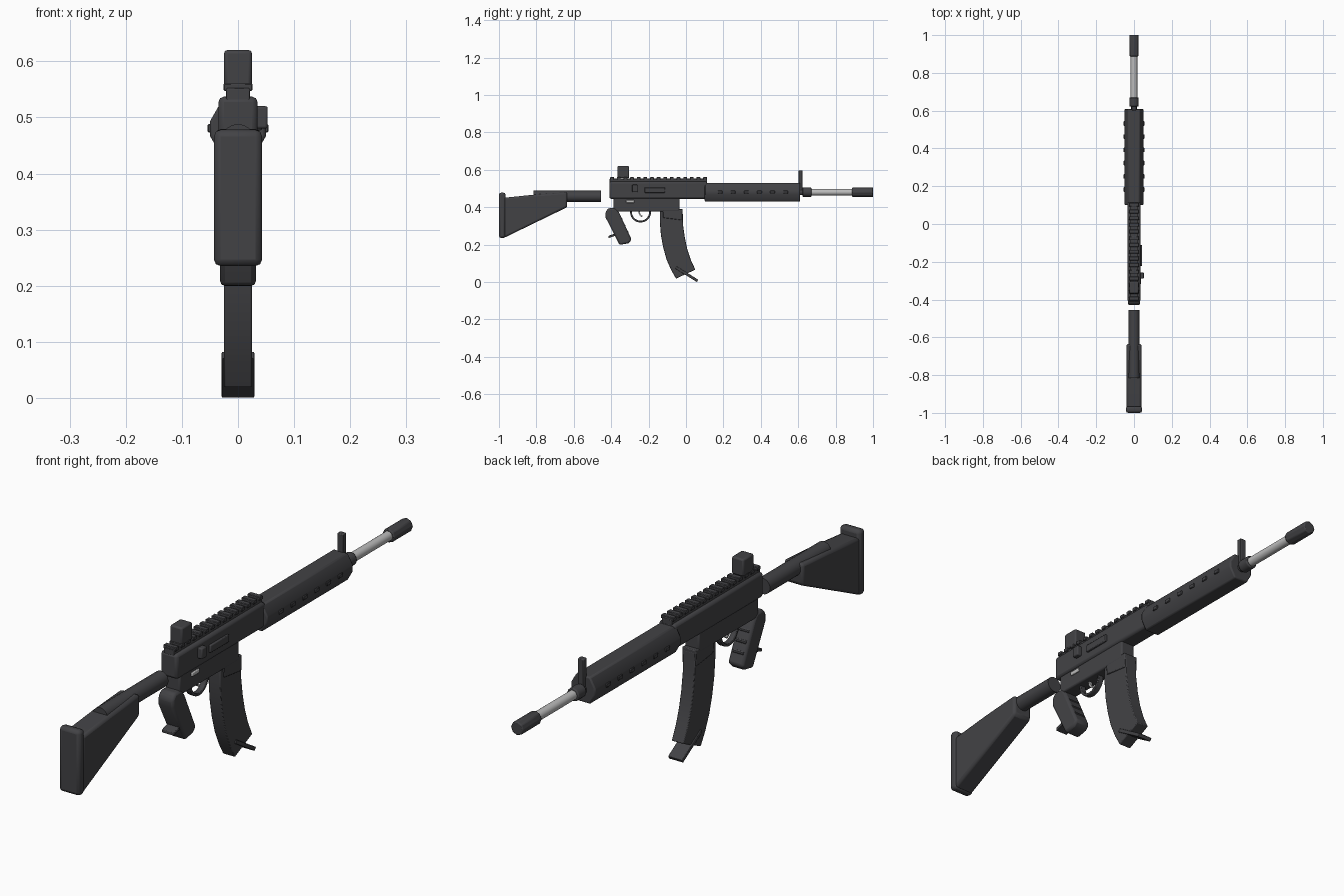
import bpy, bmesh, math
from mathutils import Vector, Matrix

cube = bpy.data.objects.get("Cube")
if cube:
    bpy.data.objects.remove(cube, do_unlink=True)


def material(name, color):
    m = bpy.data.materials.new(name)
    m.use_nodes = True
    m.diffuse_color = color
    m.node_tree.nodes["Principled BSDF"].inputs["Base Color"].default_value = color
    return m


DARK = material("dark grey", (0.055, 0.055, 0.06, 1))
STEEL = material("light steel", (0.5, 0.5, 0.5, 1))


def finish(name, bm, mat=DARK, bevel=0.0, segments=2):
    """Turn a bmesh into a named object with softened edges."""
    bmesh.ops.recalc_face_normals(bm, faces=bm.faces)
    mesh = bpy.data.meshes.new(name)
    bm.to_mesh(mesh)
    bm.free()
    mesh.materials.append(mat)
    ob = bpy.data.objects.new(name, mesh)
    bpy.context.collection.objects.link(ob)
    if bevel:
        mod = ob.modifiers.new("Bevel", 'BEVEL')
        mod.width, mod.segments = bevel, segments
        mod.limit_method, mod.angle_limit = 'ANGLE', math.radians(35)
    bpy.ops.object.select_all(action='DESELECT')
    ob.select_set(True)
    bpy.context.view_layer.objects.active = ob
    bpy.ops.object.shade_smooth_by_angle(angle=math.radians(35))
    return ob


def add_box(bm, x, y, z):
    """Add a box given (min, max) ranges."""
    size = [b - a for a, b in (x, y, z)]
    mid = [(a + b) / 2 for a, b in (x, y, z)]
    bmesh.ops.create_cube(bm, size=1, matrix=Matrix.Translation(mid) @ Matrix.Diagonal((*size, 1)))


def box(name, x, y, z, bevel=0.004, mat=DARK):
    bm = bmesh.new()
    add_box(bm, x, y, z)
    return finish(name, bm, mat, bevel)


def extrude(name, points, direction, bevel, mat=DARK):
    """Extrude a closed outline of 3D points along a vector."""
    bm = bmesh.new()
    face = bm.faces.new([bm.verts.new(p) for p in points])
    new = bmesh.ops.extrude_face_region(bm, geom=[face])["geom"]
    bmesh.ops.translate(bm, vec=direction, verts=[v for v in new if isinstance(v, bmesh.types.BMVert)])
    return finish(name, bm, mat, bevel)


def side_profile(name, points, half, bevel=0.004, mat=DARK):
    """Side outline in (y, z), extruded symmetrically across x."""
    return extrude(name, [(-half, y, z) for y, z in points], Vector((2 * half, 0, 0)), bevel, mat)


def rod(name, y0, y1, z, radius, sides, bevel=0.0, mat=DARK):
    """Cylinder along y."""
    bm = bmesh.new()
    turn = Matrix.Rotation(math.pi / 2, 4, 'X')
    bmesh.ops.create_cone(bm, cap_ends=True, segments=sides, radius1=radius, radius2=radius, depth=y1 - y0,
                          matrix=Matrix.Translation((0, (y0 + y1) / 2, z)) @ turn)
    return finish(name, bm, mat, bevel)


# Receiver
box("upper_receiver", (-.035, .035), (-.41, .115), (.445, .537), .01)
box("lower_receiver", (-.03, .03), (-.387, -.035), (.376, .45), .006)
box("ejection_cover", (.03, .043), (-.222, -.112), (.477, .505), .003)
box("charging_knob", (.03, .053), (-.288, -.258), (.48, .52), .004)
box("selector", (.026, .036), (-.32, -.276), (.423, .438), .003, STEEL)

# Toothed top rail
box("rail_base", (-.021, .021), (-.408, .113), (.53, .552), .002)
bm = bmesh.new()
for i in range(15):
    y = -.405 + i * .0355
    add_box(bm, (-.026, .026), (y, y + .02), (.547, .561))
finish("rail_teeth", bm, DARK, .002, 1)

# Sights
box("rear_sight", (-.025, .025), (-.367, -.304), (.555, .62), .006)
box("front_sight", (-.012, .012), (.602, .623), (.49, .597), .003)

# Handguard: hexagon with clipped side corners and vent blocks
half = [(.0289, .43), (.05, .467), (.05, .493), (.0289, .53)]
ring = half + [(-x, z) for x, z in reversed(half)]
extrude("handguard", [(x, .10, z) for x, z in ring], Vector((0, .51, 0)), .005)
bm = bmesh.new()
for side in (-1, 1):
    for i in range(6):
        y = .17 + i * .07
        add_box(bm, sorted((side * .04, side * .0545)), (y, y + .025), (.473, .488))
finish("handguard_vents", bm, DARK, .002, 1)

# Barrel and muzzle
rod("barrel_neck", .60, .63, .48, .016, 16)
rod("barrel_collar", .622, .67, .48, .025, 12, .004)
rod("barrel", .66, .90, .48, .0175, 24, 0, STEEL)
rod("muzzle", .888, 1.0, .48, .026, 8, .004)

# Stock
rod("stock_tube", -.815, -.454, .458, .03, 20)
side_profile("stock", [(-.975, .235), (-.635, .4), (-.635, .48), (-.80, .468), (-.975, .45)], .04, .01)
box("butt_plate", (-.043, .043), (-1.0, -.965), (.235, .478), .012)

# Pistol grip with rear tab and finger ridges
side_profile("grip", [(-.43, .345), (-.43, .375), (-.415, .395), (-.375, .395), (-.357, .37),
                      (-.29, .225), (-.308, .207), (-.355, .198)], .032, .009)
side_profile("grip_tab", [(-.414, .235), (-.35, .256), (-.35, .268), (-.414, .247)], .025, .002)
bm = bmesh.new()
for y, z in ((-.347, .335), (-.33, .3), (-.314, .265)):
    bmesh.ops.create_cone(bm, cap_ends=True, segments=10, radius1=.008, radius2=.008, depth=.044,
                          matrix=Matrix.Translation((0, y, z)) @ Matrix.Rotation(math.pi / 2, 4, 'Y'))
finish("finger_ridges", bm)


def strip(center, r_in, r_out, a0, a1, n):
    """Outline of a circular arc band in (y, z)."""
    angles = [math.radians(a0 + (a1 - a0) * i / n) for i in range(n + 1)]
    arc = lambda r: [(center[0] + r * math.cos(a), center[1] + r * math.sin(a)) for a in angles]
    return arc(r_out) + arc(r_in)[::-1]


# Trigger and guard
side_profile("trigger_guard", strip((-.243, .374), .046, .056, 175, 365, 20), .011, .002)
side_profile("trigger", strip((-.222, .375), .024, .032, 170, 245, 8), .006, .001, STEEL)

# Curved magazine, its well and floor plate
side_profile("magazine", [(-.14, .38), (-.14, .32), (-.134, .25), (-.122, .185), (-.104, .12), (-.08, .065),
                          (-.053, .018), (.05, .066), (.025, .12), (.007, .175), (-.006, .235),
                          (-.015, .3), (-.018, .38)], .025, .003)
side_profile("magazine_well", [(-.124, .39), (-.122, .343), (-.02, .33), (-.018, .39)], .029, .003)
side_profile("magazine_floor_plate", [(-.057, .071), (.058, .0), (.066, .012), (-.049, .083)], .029, .002)
